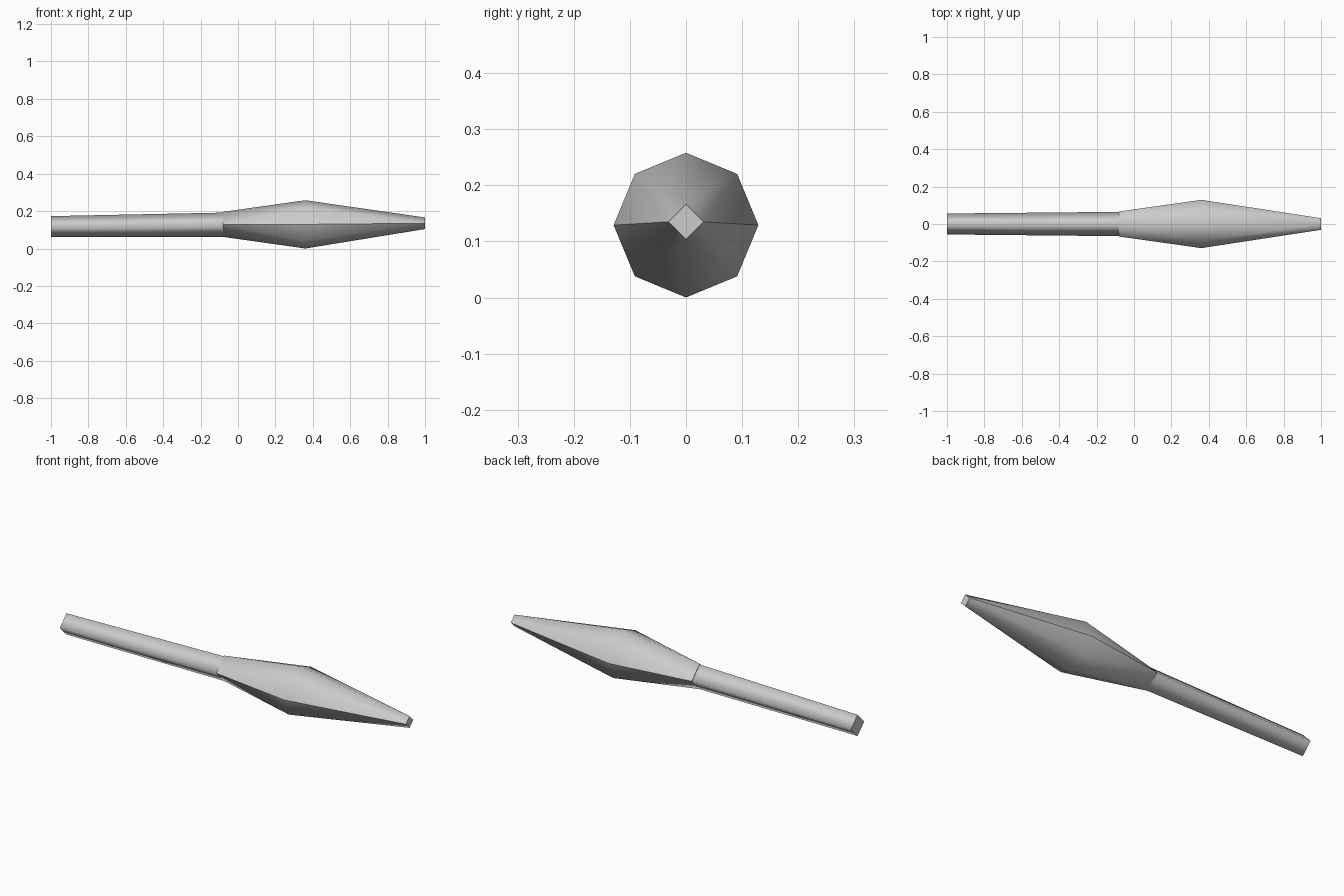
import bpy, bmesh, math

cube = bpy.data.objects.get("Cube")
if cube:
    bpy.data.objects.remove(cube, do_unlink=True)

grey = bpy.data.materials.new("plain_grey")
grey.use_nodes = True
COLOUR = (0.6, 0.6, 0.6, 1)
grey.diffuse_color = COLOUR
grey.node_tree.nodes["Principled BSDF"].inputs["Base Color"].default_value = COLOUR


def ring(bm, x, radius, z, sides):
    """Polygon across the x axis, first corner towards +y."""
    return [bm.verts.new((x, radius * math.cos(a), z + radius * math.sin(a)))
            for a in (2 * math.pi * i / sides for i in range(sides))]


def cap(bm, loop):
    """Flat end face with a crisp border."""
    face = bm.faces.new(loop)
    for edge in face.edges:
        edge.smooth = False


def crease(bm, v1, v2):
    edge = bm.edges.get((v1, v2))
    if edge:
        edge.smooth = False


def flare(bm, small, big):
    """Join a four-cornered ring to an eight-cornered one."""
    for k in range(4):
        a, b = small[k], small[(k + 1) % 4]
        p, q, r = big[2 * k], big[2 * k + 1], big[(2 * k + 2) % 8]
        for corners in ((a, p, q), (a, q, b), (b, q, r)):
            bm.faces.new(corners)


def finish(bm, name):
    bmesh.ops.recalc_face_normals(bm, faces=bm.faces)
    for face in bm.faces:
        face.smooth = True
    mesh = bpy.data.meshes.new(name)
    bm.to_mesh(mesh)
    bm.free()
    mesh.materials.append(grey)
    obj = bpy.data.objects.new(name, mesh)
    bpy.context.collection.objects.link(obj)


# Shaft: tapered four-sided rod
bm = bmesh.new()
butt = ring(bm, -1, 0.056, 0.117, 4)
neck = ring(bm, -0.08, 0.065, 0.127, 4)
for k in range(4):
    n = (k + 1) % 4
    bm.faces.new((butt[k], butt[n], neck[n], neck[k]))
cap(bm, butt)
cap(bm, neck)
finish(bm, "shaft")

# Head: swells from four sides to eight and narrows to a blunt tip
bm = bmesh.new()
base = ring(bm, -0.08, 0.067, 0.129, 4)
belly = ring(bm, 0.36, 0.129, 0.129, 8)
tip = ring(bm, 1, 0.031, 0.135, 4)
flare(bm, base, belly)
flare(bm, tip, belly)
cap(bm, base)
cap(bm, tip)
# Sharp seam along both sides, between upper and lower halves
for side in (0, 2):
    crease(bm, base[side], belly[2 * side])
    crease(bm, tip[side], belly[2 * side])
finish(bm, "head")
